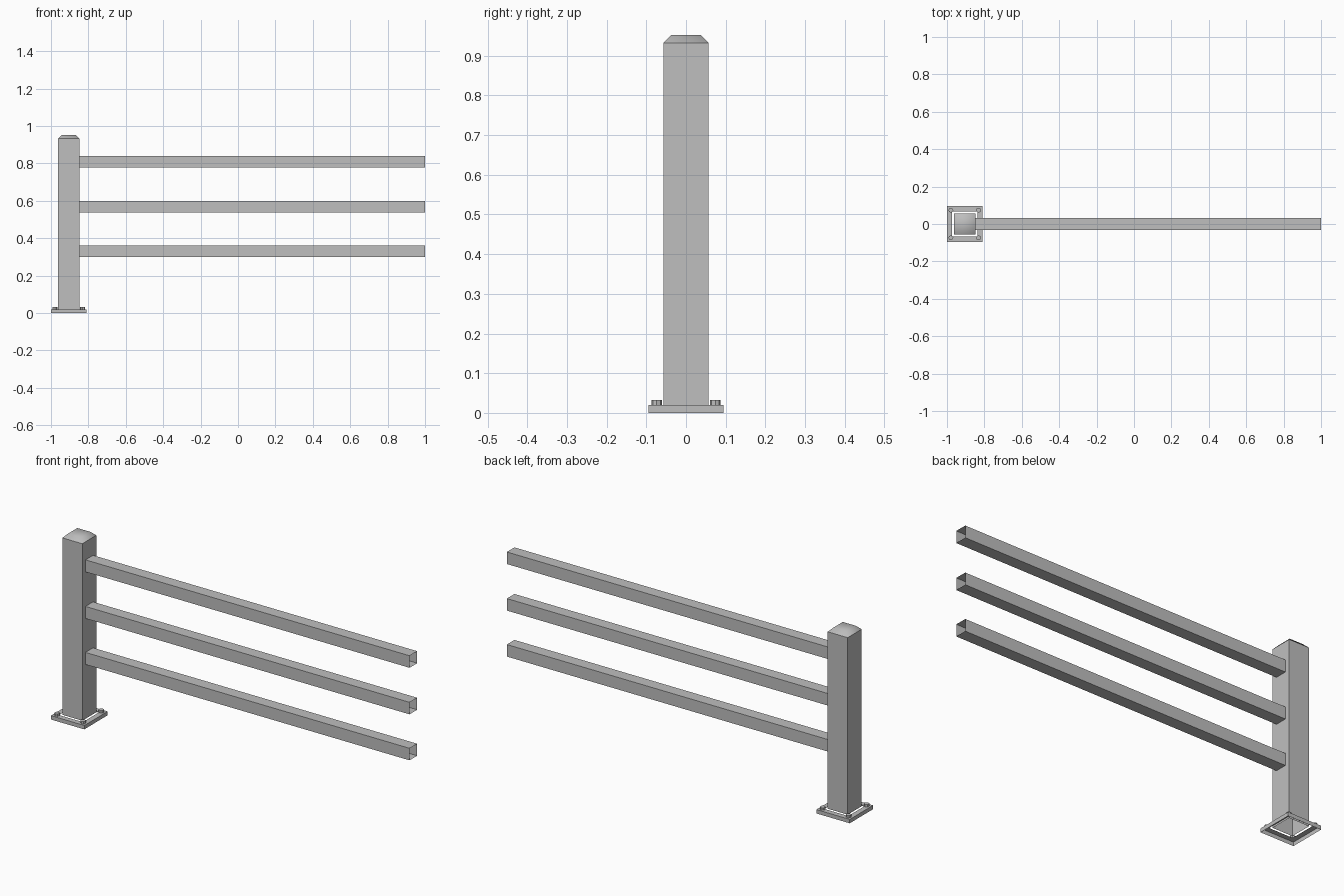
import bpy
import bmesh
from mathutils import Vector

cube = bpy.data.objects.get("Cube")
if cube:
    bpy.data.objects.remove(cube, do_unlink=True)

# Single painted-metal colour
GREY = (0.52, 0.52, 0.52, 1.0)
metal = bpy.data.materials.new("grey_metal")
metal.use_nodes = True
metal.diffuse_color = GREY
metal.node_tree.nodes["Principled BSDF"].inputs["Base Color"].default_value = GREY

POST_X = -0.905
POST_HALF = 0.057
PLATE_HALF = 0.095
PLATE_TOP = 0.02
POST_TOP = 0.932


def add_object(name, bm):
    mesh = bpy.data.meshes.new(name)
    bm.to_mesh(mesh)
    bm.free()
    mesh.materials.append(metal)
    obj = bpy.data.objects.new(name, mesh)
    bpy.context.collection.objects.link(obj)
    return obj


def sheet_box(low, high, open_sides=()):
    """Thin-walled box, left open on the sides facing the given directions."""
    bm = bmesh.new()
    low, high = Vector(low), Vector(high)
    bmesh.ops.create_cube(bm, size=1)
    for v in bm.verts:
        v.co = (low + high) / 2 + v.co * (high - low)
    bm.normal_update()
    gone = [f for f in bm.faces if any(f.normal.dot(Vector(d)) > 0.9 for d in open_sides)]
    bmesh.ops.delete(bm, geom=gone, context="FACES")
    return bm


UP, DOWN = (0, 0, 1), (0, 0, -1)

# Hollow square post
add_object("post", sheet_box((POST_X - POST_HALF, -POST_HALF, PLATE_TOP),
                             (POST_X + POST_HALF, POST_HALF, POST_TOP), (UP, DOWN)))

# Softly shaded bevelled cap
bm = sheet_box((POST_X - POST_HALF, -POST_HALF, POST_TOP),
               (POST_X + POST_HALF, POST_HALF, 0.952), (DOWN,))
for v in bm.verts:
    if v.co.z > POST_TOP + 0.01:
        v.co.x = POST_X + (v.co.x - POST_X) * 0.65
        v.co.y *= 0.65
for f in bm.faces:
    f.smooth = True
add_object("post_cap", bm)

# Base plate, open underneath, with a square hole under the post
bm = sheet_box((POST_X - PLATE_HALF, -PLATE_HALF, 0),
               (POST_X + PLATE_HALF, PLATE_HALF, PLATE_TOP), (DOWN,))
top = [f for f in bm.faces if f.normal.z > 0.9]
bmesh.ops.inset_region(bm, faces=top, thickness=PLATE_HALF - POST_HALF)
bmesh.ops.delete(bm, geom=top, context="FACES")
add_object("base_plate", bm)

# Hexagonal bolt heads at the plate corners
for side, sx in (("right", -1), ("left", 1)):
    for end, sy in (("front", -1), ("back", 1)):
        bm = bmesh.new()
        bmesh.ops.create_cone(bm, cap_ends=True, segments=8, radius1=0.013,
                              radius2=0.013, depth=0.012)
        bmesh.ops.translate(bm, verts=bm.verts,
                            vec=(POST_X + sx * 0.074, sy * 0.074, PLATE_TOP + 0.006))
        add_object(f"bolt_{end}_{side}", bm)

# Three square tube rails, open at the far end
for name, z in (("lower", 0.331), ("middle", 0.568), ("upper", 0.808)):
    add_object(f"{name}_rail", sheet_box((POST_X + POST_HALF, -0.031, z - 0.031),
                                         (1, 0.031, z + 0.031), ((1, 0, 0), (-1, 0, 0))))
